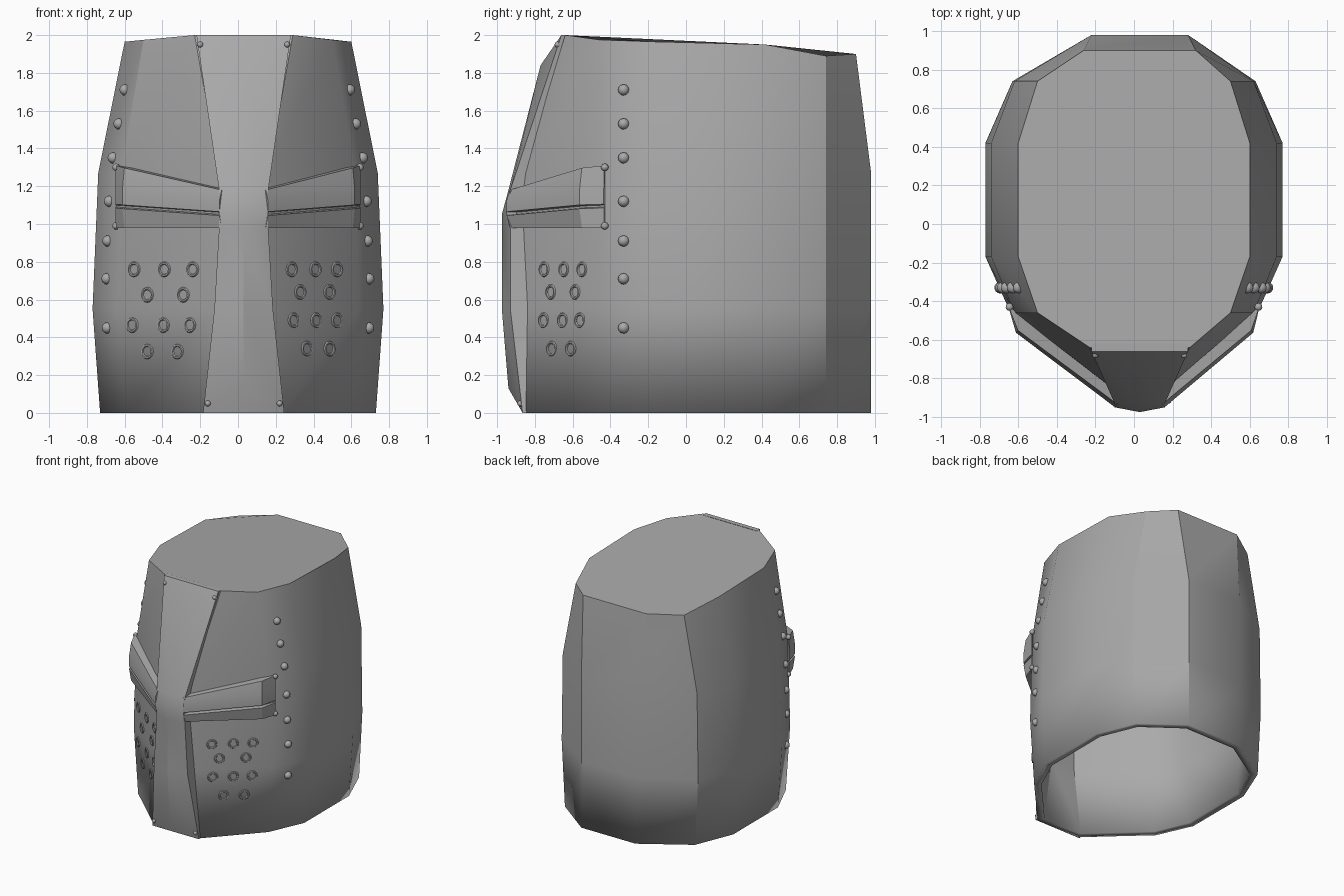
import bpy, bmesh
from mathutils import Vector
from mathutils.bvhtree import BVHTree

cube = bpy.data.objects.get("Cube")
if cube:
    bpy.data.objects.remove(cube, do_unlink=True)

STEEL = (0.4, 0.4, 0.4, 1)
steel = bpy.data.materials.new("grey_steel")
steel.use_nodes = True
steel.diffuse_color = STEEL
steel.node_tree.nodes["Principled BSDF"].inputs["Base Color"].default_value = STEEL

SHIFT = 0.03   # the face ridge sits slightly off centre
trees = []     # surfaces that studs and rings are seated on


def finish(obj, name):
    obj.name = name
    obj.data.materials.append(steel)
    bpy.ops.object.select_all(action="DESELECT")
    obj.select_set(True)
    bpy.context.view_layer.objects.active = obj
    bpy.ops.object.shade_smooth_by_angle(angle=0.54)
    return obj


def loft(name, rings, caps):
    """Skin closed rings of points; caps lists (ring, corner indices)."""
    bm = bmesh.new()
    rows = [[bm.verts.new(p) for p in ring] for ring in rings]
    for a, b in zip(rows, rows[1:]):
        for i in range(len(a)):
            j = (i + 1) % len(a)
            bm.faces.new((a[i], a[j], b[j], b[i]))
    for ring, corners in caps:
        bm.faces.new([rows[ring][i] for i in corners])
    bmesh.ops.recalc_face_normals(bm, faces=bm.faces)
    trees.append(BVHTree.FromBMesh(bm))
    mesh = bpy.data.meshes.new(name)
    bm.to_mesh(mesh)
    bm.free()
    obj = bpy.data.objects.new(name, mesh)
    bpy.context.collection.objects.link(obj)
    return finish(obj, name)


def seat(origin, direction):
    """First surface point and outward normal along a ray."""
    hits = [t.ray_cast(Vector(origin), Vector(direction)) for t in trees]
    point, normal, *_ = min((h for h in hits if h[0]), key=lambda h: h[3])
    return point, normal if normal.dot(Vector(direction)) < 0 else -normal


def stud(name, origin, direction, radius):
    point, normal = seat(origin, direction)
    bpy.ops.mesh.primitive_uv_sphere_add(
        segments=12, ring_count=8, radius=radius, location=point,
        rotation=normal.to_track_quat("Z", "Y").to_euler())
    finish(bpy.context.object, name)


def breath_ring(name, x, z):
    point, normal = seat((x, -2, z), (0, 1, 0))
    bpy.ops.mesh.primitive_torus_add(
        major_segments=16, minor_segments=6, major_radius=0.033,
        minor_radius=0.008, location=point,
        rotation=normal.to_track_quat("Z", "Y").to_euler())
    finish(bpy.context.object, name)


# Shell: half outlines from back to front, mirrored into rings
def shell_ring(half):
    def side(s):
        return [(s * x + (SHIFT if x < 0.3 else 0), y, z) for x, y, z in half]
    return side(1) + side(-1)[::-1]


crown = [(.29, .9, 1.9), (.5, .74, 1.89), (.6, .42, 1.95),
         (.6, -.17, 1.965), (.5, -.46, 1.975), (.26, -.64, 2)]
depths = (.98, .74, .42, -.17, -.46, -.86)
levels = [(1.27, (.25, .62, .74, .74, .62, .13)),
          (.55, (.25, .63, .77, .77, .64, .13)),
          (0, (.25, .6, .73, .73, .6, .2))]
rings = [shell_ring(crown)]
for z, widths in levels:
    rings.append(shell_ring([(x, y, z) for x, y in zip(widths, depths)]))
shell = loft("helmet_shell", rings, [(0, range(12))])
wall = shell.modifiers.new("wall", "SOLIDIFY")
wall.thickness = 0.055
wall.offset = -1
wall.use_even_offset = True

# Upright face band: half width, edge y, edge z, ridge y, ridge z
band = [(.25, -.66, 2, -.77, 1.84), (.13, -.93, 1.18, -.94, 1.18),
        (.13, -.95, 1.06, -.975, 1.05), (.13, -.93, .98, -.975, .98),
        (.155, -.93, .55, -.975, .55), (.215, -.865, 0, -.94, .13)]
rings = []
for w, y, z, ridge_y, ridge_z in band:
    back = min(y + 0.08, -0.62) if z > 1.5 else -0.83
    rings.append([(SHIFT - w, back, z), (SHIFT - w, y, z),
                  (SHIFT, ridge_y, ridge_z),
                  (SHIFT + w, y, z), (SHIFT + w, back, z)])
ends = [(r, c) for r in (0, -1) for c in ((1, 2, 3), (0, 1, 3, 4))]
loft("face_band", rings, ends)

# Brow bars with a sight slit: lift off the shell, inner z, outer z
section = [(-.03, 1.18, 1.31), (.05, 1.18, 1.31), (.07, 1.125, 1.19),
           (.07, 1.065, 1.105), (.03, 1.06, 1.1), (.03, 1.05, 1.09),
           (.07, 1.045, 1.085), (.05, .98, .98), (-.03, .98, .98)]
stations = [(.085, -.895, 0, 1), (.58, -.52, .9, .8), (.645, -.43, 1, .1)]
for s, side in ((1, "left"), (-1, "right")):
    rings = [[(s * (x + .62 * d * k) + SHIFT * (1 - t), y - .78 * d * k,
               a + (b - a) * t) for d, a, b in section]
             for x, y, t, k in stations]
    loft(side + "_brow_bar", rings, [(0, range(9)), (-1, range(9))])

# Side studs
for s, side in ((1, "left"), (-1, "right")):
    for i, z in enumerate((1.71, 1.53, 1.35, 1.12, .91, .71, .45)):
        stud(f"{side}_stud_{i}", (2 * s, -.33, z), (-s, 0, 0), 0.03)
    # Small pins at the bar ends
    for z in (1.3, .99):
        stud(f"{side}_bar_pin", (2 * s, -.43, z), (-s, 0, 0), 0.02)
    # Small pins at the band ends
    for x, z in ((.23, 1.95), (.19, .05)):
        stud(f"{side}_band_pin", (s * x + SHIFT, -2, z), (0, 1, 0), 0.016)

# Breathing hole rims, row by row
rims = {
    "left": [(.76, (.285, .41, .525)), (.64, (.33, .485)),
             (.49, (.295, .415, .525)), (.34, (.365, .485))],
    "right": [(.76, (-.55, -.39, -.24)), (.625, (-.48, -.29)),
              (.465, (-.56, -.395, -.255)), (.325, (-.48, -.32))],
}
for side, rows in rims.items():
    for z, xs in rows:
        for x in xs:
            breath_ring(side + "_breath_rim", x, z)
